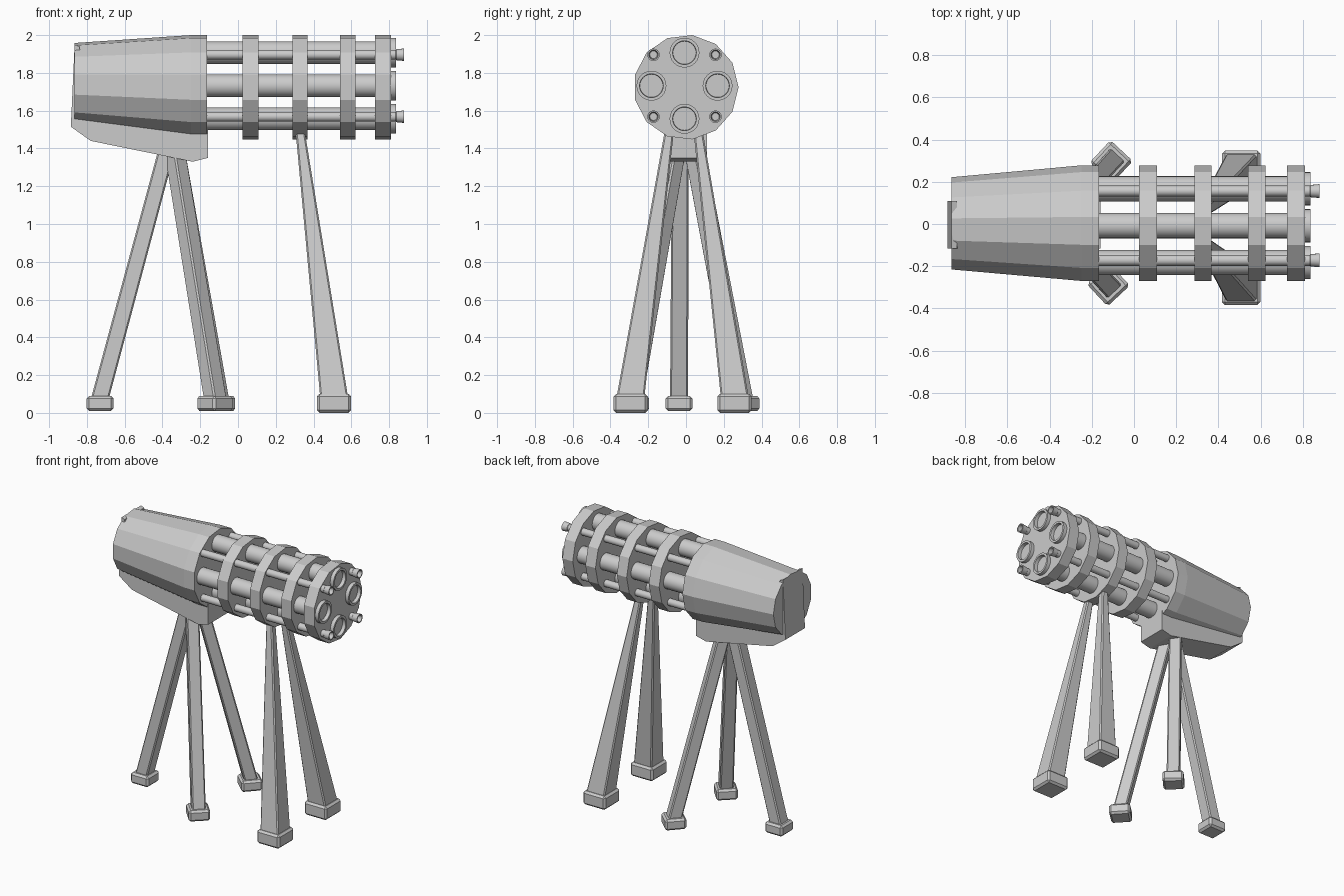
import bpy, bmesh
from math import sin, cos, pi, radians

if "Cube" in bpy.data.objects:
    bpy.data.objects.remove(bpy.data.objects["Cube"])


def finish(name, bm, smooth=False, bevel=0.0):
    bmesh.ops.recalc_face_normals(bm, faces=bm.faces)
    me = bpy.data.meshes.new(name)
    bm.to_mesh(me)
    bm.free()
    ob = bpy.data.objects.new(name, me)
    bpy.context.collection.objects.link(ob)
    if bevel:
        m = ob.modifiers.new("bevel", 'BEVEL')
        m.width, m.segments = bevel, 1
    if smooth:
        bpy.ops.object.select_all(action='DESELECT')
        ob.select_set(True)
        bpy.context.view_layer.objects.active = ob
        bpy.ops.object.shade_smooth_by_angle(angle=radians(35))
    return ob


def loft(bm, rings):
    """Skin a list of equal-length point rings and cap both ends."""
    vs = [[bm.verts.new(p) for p in r] for r in rings]
    n = len(vs[0])
    for a, b in zip(vs, vs[1:]):
        for i in range(n):
            j = (i + 1) % n
            bm.faces.new((a[i], a[j], b[j], b[i]))
    bm.faces.new(vs[0])
    bm.faces.new(vs[-1])


def lathe_x(name, profile, n, smooth=False):
    """Profile rows are (x, radius, centre y, centre z)."""
    bm = bmesh.new()
    loft(bm, [[(x, y + r * cos(2 * pi * i / n), z + r * sin(2 * pi * i / n))
               for i in range(n)] for x, r, y, z in profile])
    return finish(name, bm, smooth)


def rect(c, sx, sy, yaw):
    ca, sa = cos(yaw), sin(yaw)
    pts = [(-sx / 2, -sy / 2), (sx / 2, -sy / 2), (sx / 2, sy / 2), (-sx / 2, sy / 2)]
    return [(c[0] + ca * u - sa * v, c[1] + sa * u + ca * v, c[2]) for u, v in pts]


def leg(name, top, foot, w_top, w_bottom, w_foot, yaw, z0, h):
    bm = bmesh.new()
    loft(bm, [rect((*foot, z0 + h - 0.01), w_bottom, w_bottom, yaw),
              rect(top, w_top, w_top, yaw)])
    finish(name, bm, bevel=0.008)
    bm = bmesh.new()
    loft(bm, [rect((*foot, z), w_foot, w_foot, yaw) for z in (z0, z0 + h)])
    finish(name + "_foot", bm, bevel=0.014)


CZ, R, SIDES = 1.724, 0.278, 13

# Tapered rear housing
lathe_x("rear_housing", [(-0.865, 0.222, 0, 1.738), (-0.25, R, 0, CZ),
                         (-0.165, R, 0, CZ)], SIDES)

# Keel under the housing, with thin wedge up the back
bm = bmesh.new()
keel = [(-0.865, 1.95), (-0.885, 1.515), (-0.78, 1.44), (-0.24, 1.33),
        (-0.16, 1.35), (-0.16, 1.5), (-0.8, 1.7), (-0.84, 1.94)]
loft(bm, [[(x, y, z) for x, z in keel] for y in (-0.117, 0.11)])
finish("keel", bm)

# Barrel collars
for k, (a, b) in enumerate([(0.024, 0.108), (0.288, 0.367), (0.541, 0.623), (0.726, 0.81)]):
    lathe_x(f"collar_{k + 1}", [(a, R, 0, CZ), (b, R, 0, CZ)], SIDES)

# Four large barrels and four small barrels, with hollow muzzles
BY, BZ = -0.008, 1.732
for k in range(4):
    y, z = BY + 0.175 * cos(k * pi / 2), BZ + 0.175 * sin(k * pi / 2)
    prof = [(-0.2, 0.06), (0.78, 0.06), (0.78, 0.079), (0.837, 0.079),
            (0.837, 0.063), (0.812, 0.061)]
    lathe_x(f"large_barrel_{k + 1}", [(x, r, y, z) for x, r in prof], 24, True)
    a = k * pi / 2 + pi / 4
    y, z = BY + 0.232 * cos(a), BZ + 0.232 * sin(a)
    prof = [(-0.2, 0.026), (0.835, 0.026), (0.838, 0.029), (0.88, 0.033),
            (0.88, 0.025), (0.83, 0.02)]
    lathe_x(f"small_barrel_{k + 1}", [(x, r, y, z) for x, r in prof], 16, True)

# Tapered front leg pair
for side, s in (("right", -1), ("left", 1)):
    leg(f"front_leg_{side}", (0.328, -0.012 + s * 0.075, 1.5),
        (0.508, -0.018 + s * 0.275), 0.048, 0.147, 0.182, 0, 0.0, 0.1)

# Rear tripod
leg("rear_leg_back", (-0.375, -0.03, 1.4), (-0.73, -0.037), 0.09, 0.095, 0.143, 0, 0.01, 0.08)
leg("rear_leg_right", (-0.335, -0.055, 1.39), (-0.122, -0.288), 0.085, 0.092, 0.145,
    radians(-47), 0.01, 0.08)
leg("rear_leg_left", (-0.335, 0.045, 1.39), (-0.108, 0.295), 0.085, 0.092, 0.145,
    radians(47), 0.01, 0.08)
